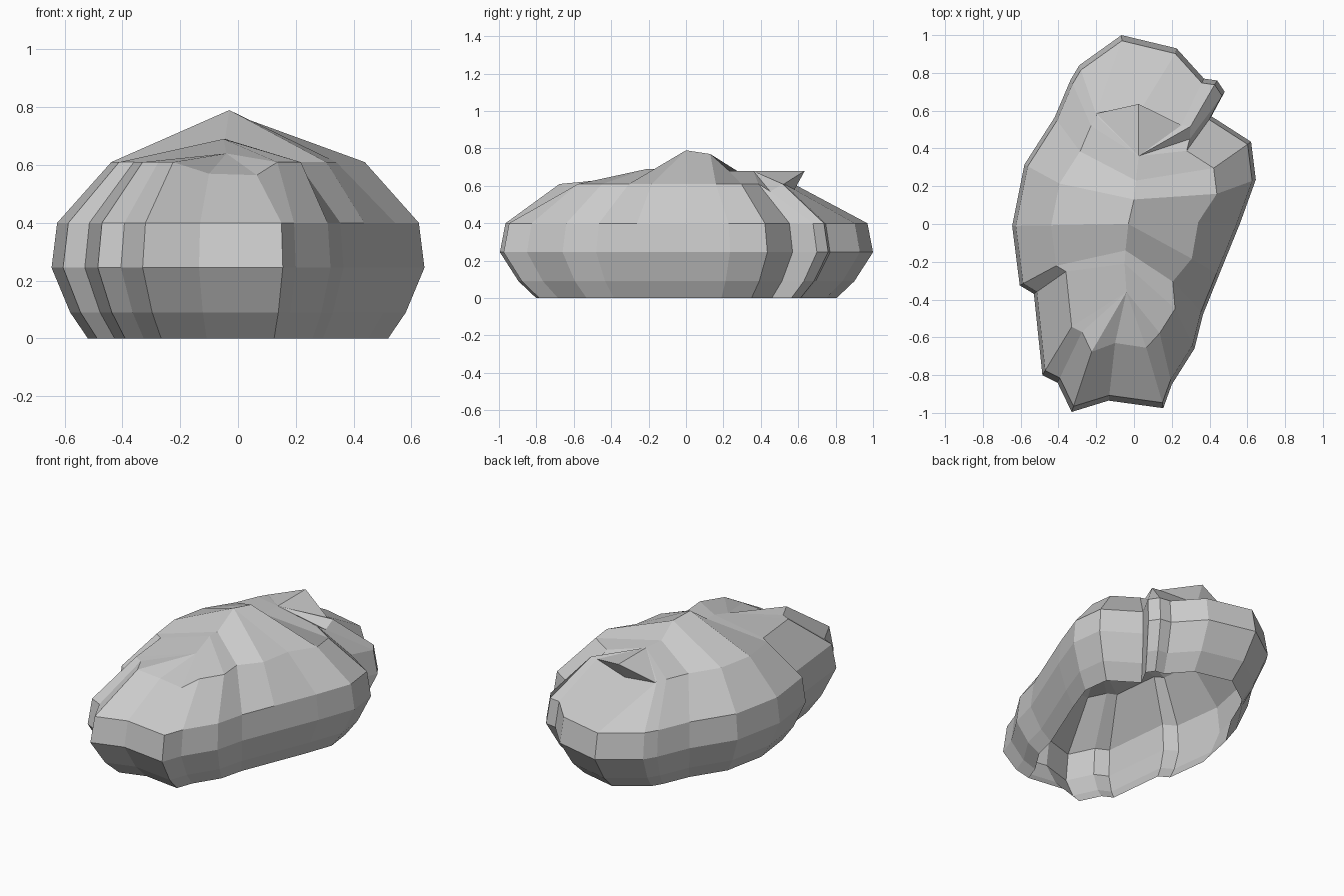
import bpy
import bmesh

# Remove the default cube only
cube = bpy.data.objects.get("Cube")
if cube:
    bpy.data.objects.remove(cube, do_unlink=True)

# Stone material
stone = bpy.data.materials.new("stone_grey")
stone.use_nodes = True
grey = (0.6, 0.6, 0.6, 1)
stone.diffuse_color = grey
stone.node_tree.nodes["Principled BSDF"].inputs["Base Color"].default_value = grey

# Widest outline of the rock, clockwise from the back
outline = [
    (-.066, 1), (.225, .93), (.37, .77), (.44, .76), (.48, .7),
    (.41, .57), (.62, .435), (.645, .235), (.56, 0), (.45, -.27),
    (.365, -.48), (.32, -.66), (.2, -.85), (.155, -.975), (-.135, -.935),
    (-.33, -.995), (-.405, -.84), (-.485, -.8), (-.53, -.37), (-.605, -.325),
    (-.645, -.01), (-.58, .315), (-.42, .565), (-.335, .765), (-.29, .84),
]

# Horizontal bands: height and scale of the outline
bands = [(0, .805), (.09, .9), (.245, 1), (.4, .97), (.61, .68)]

# Irregular shoulder points, by outline index
chips = {
    0: (-.2, .585, .605),
    1: (.02, .58, .58),
    4: (.295, .45, .57),
    8: (.34, .01, .61),
    10: (.205, -.305, .61),
    13: (.065, -.655, .565),
    14: (-.1, -.63, .57),
}

# Crest running from the front slope to the rear shelf
crest = {
    "H": (-.04, -.36, .64),
    "D": (-.05, -.21, .69),
    "C": (-.045, -.14, .69),
    "B": (-.03, 0, .79),
    "A": (0, .13, .77),
    "G": (.01, .23, .68),
    "E": (.025, .36, .68),
}
# Crest point that each shoulder point leans towards
lean = "EEEEEEGABBCDHHHHHHDCBAGEE"


def build_rock():
    bm = bmesh.new()
    rings = [[bm.verts.new((x * s, y * s, z)) for x, y in outline]
             for z, s in bands]
    shoulder = rings[-1]
    for i, co in chips.items():
        shoulder[i].co = co
    count = len(outline)

    # Side walls, open underneath
    for lower, upper in zip(rings, rings[1:]):
        for i in range(count):
            j = (i + 1) % count
            bm.faces.new((lower[j], lower[i], upper[i], upper[j]))

    # Rear spur overhanging the back slope
    spur = bm.verts.new((.025, .635, .68))
    for i in (0, 1):
        bm.faces.new((shoulder[i + 1], shoulder[i], spur))

    # Faceted cap between shoulder, spur and crest
    top = {name: bm.verts.new(co) for name, co in crest.items()}
    rim = [shoulder[0], spur] + shoulder[2:]
    for i in range(count):
        j = (i + 1) % count
        a, b = top[lean[i]], top[lean[j]]
        corners = [rim[j], rim[i], a]
        if a is not b:
            corners.append(b)
        bm.faces.new(corners)

    mesh = bpy.data.meshes.new("rock")
    bm.to_mesh(mesh)
    bm.free()
    mesh.materials.append(stone)
    rock = bpy.data.objects.new("rock", mesh)
    bpy.context.collection.objects.link(rock)


build_rock()
